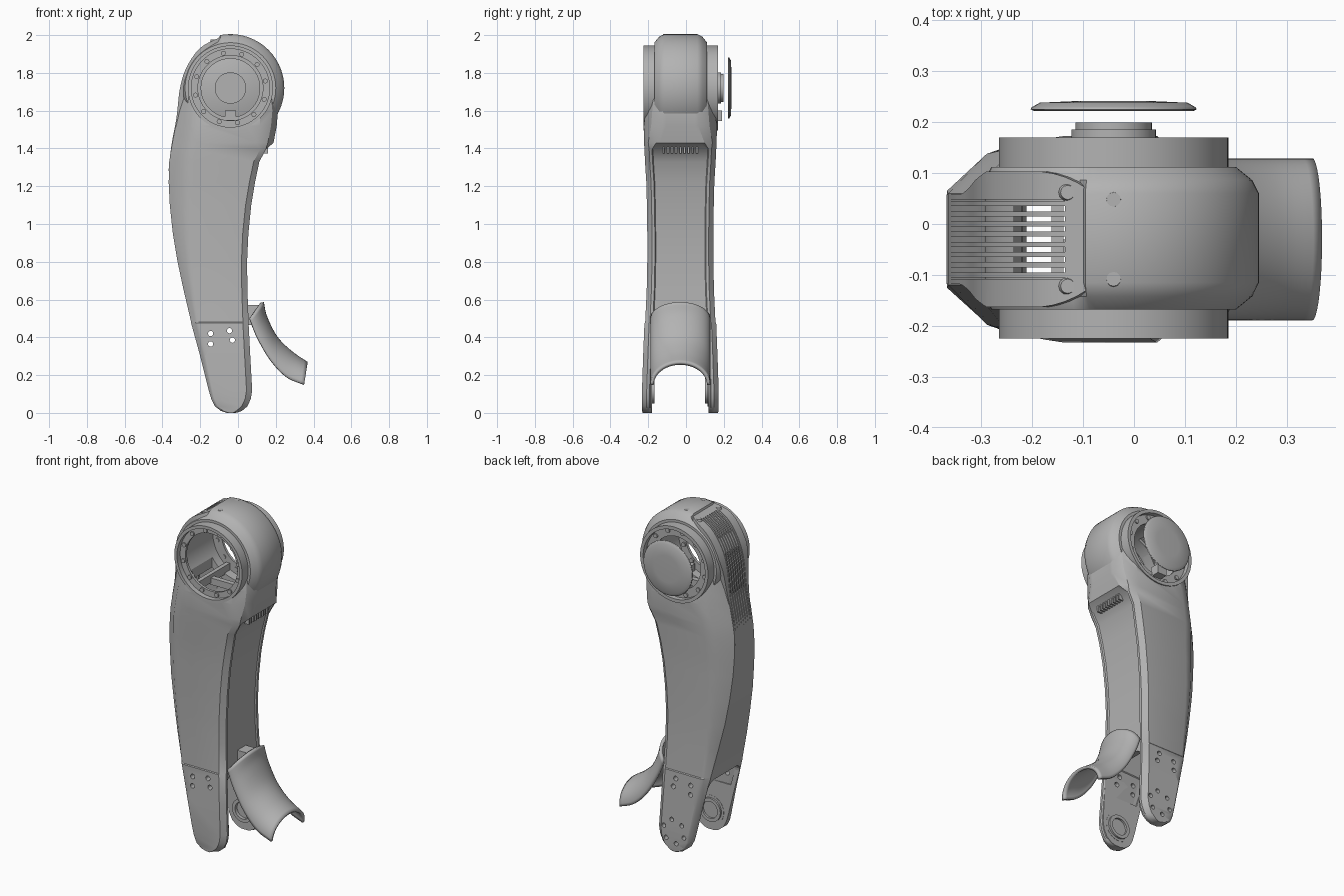
import bpy, bmesh, math
from mathutils import Matrix, Vector

if "Cube" in bpy.data.objects:
    bpy.data.objects.remove(bpy.data.objects["Cube"], do_unlink=True)

grey = bpy.data.materials.new("satin grey")
grey.use_nodes = True
COL = (0.45, 0.45, 0.45, 1)
grey.diffuse_color = COL
grey.node_tree.nodes["Principled BSDF"].inputs["Base Color"].default_value = COL

YC = -0.03                    # mid plane between the two side plates
HUB = Vector((-0.04, 0, 1.72))  # shoulder axis
FOOT = Vector((-0.04, 0, 0.12))  # lower joint axis


def finish(name, bm, smooth=True):
    bmesh.ops.recalc_face_normals(bm, faces=bm.faces)
    me = bpy.data.meshes.new(name)
    bm.to_mesh(me)
    bm.free()
    ob = bpy.data.objects.new(name, me)
    bpy.context.collection.objects.link(ob)
    me.materials.append(grey)
    if smooth:
        bpy.ops.object.select_all(action='DESELECT')
        ob.select_set(True)
        bpy.context.view_layer.objects.active = ob
        bpy.ops.object.shade_smooth_by_angle(angle=math.radians(30))
    return ob


def bridge(bm, rings, closed=True):
    """Skin consecutive vertex rings."""
    for a, b in zip(rings, rings[1:]):
        n = len(a)
        for i in range(n if closed else n - 1):
            j = (i + 1) % n
            bm.faces.new((a[i], a[j], b[j], b[i]))


def loft(name, sections, smooth=True):
    """Solid through (z, half outline) sections mirrored about the mid plane."""
    bm = bmesh.new()
    rings = [[bm.verts.new((x, YC + y, z)) for x, y in half + [(x, -y) for x, y in reversed(half)]]
             for z, half in sections]
    bridge(bm, rings)
    bm.faces.new(rings[0])
    bm.faces.new(rings[-1])
    return finish(name, bm, smooth)


def spline(pts, steps):
    """Catmull-Rom through points of any dimension."""
    P = [Vector(p) for p in pts]
    P = [2 * P[0] - P[1]] + P + [2 * P[-1] - P[-2]]
    out = []
    for a, b, c, d in zip(P, P[1:], P[2:], P[3:]):
        for k in range(steps):
            t = k / steps
            out.append(0.5 * (2 * b + (c - a) * t + (2 * a - 5 * b + 4 * c - d) * t * t
                              + (3 * b - a - 3 * c + d) * t ** 3))
    return out + [P[-2]]


def lathe(name, profile, centre, n=64, clamp=None):
    """Closed (radius, y) profile turned about a y axis through centre."""
    bm = bmesh.new()
    rings = []
    for k in range(n):
        a = 2 * math.pi * k / n
        ring = []
        for r, y in profile:
            if clamp and math.cos(a) < -0.2:
                r = min(r, clamp)
            ring.append(bm.verts.new((centre[0] + r * math.cos(a), y, centre[2] + r * math.sin(a))))
        rings.append(ring)
    bridge(bm, rings + rings[:1])
    bmesh.ops.remove_doubles(bm, verts=bm.verts, dist=1e-5)
    return finish(name, bm)


def box(bm, x, y, z):
    m = Matrix.Translation(((x[0] + x[1]) / 2, (y[0] + y[1]) / 2, (z[0] + z[1]) / 2))
    m = m @ Matrix.Diagonal((x[1] - x[0], y[1] - y[0], z[1] - z[0], 1))
    bmesh.ops.create_cube(bm, size=1, matrix=m)


def rod(bm, x, z, r, y0, y1, n=16):
    m = Matrix.Translation((x, (y0 + y1) / 2, z)) @ Matrix.Rotation(math.pi / 2, 4, 'X')
    bmesh.ops.create_cone(bm, cap_ends=True, segments=n, radius1=r, radius2=r, depth=y1 - y0, matrix=m)


def around(c, r, n, start=0.0):
    return [(c[0] + r * math.cos(start + 2 * math.pi * k / n),
             c[2] + r * math.sin(start + 2 * math.pi * k / n)) for k in range(n)]


def ribbon(bm, path, span, thick):
    """Strip in the xz path; span(t) gives its y limits; thickened inwards."""
    rings = []
    for i, p in enumerate(path):
        d = path[min(i + 1, len(path) - 1)] - path[max(i - 1, 0)]
        q = p + Vector((d[1], -d[0])).normalized() * thick
        lo, hi = span(i / (len(path) - 1))
        rings.append([bm.verts.new(c) for c in ((p[0], lo, p[1]), (p[0], hi, p[1]),
                                                (q[0], hi, q[1]), (q[0], lo, q[1]))])
    bridge(bm, rings)
    bm.faces.new(rings[0])
    bm.faces.new(rings[-1])


def cut(ob, cutter):
    cutter.hide_render = True
    cutter.hide_set(True)
    m = ob.modifiers.new("cut", 'BOOLEAN')
    m.operation, m.solver, m.object = 'DIFFERENCE', 'EXACT', cutter


# Limb shell: z, back x, front x, half width, back half width, chamfer depth
stations = [
    (0.0, -.06, -.012, .200, .19, .01), (.01, -.09, .02, .202, .19, .01),
    (.035, -.122, .05, .203, .19, .012), (.075, -.142, .068, .203, .185, .013),
    (.12, -.155, .075, .203, .18, .015),
    (.30, -.20, .065, .197, .165, .02), (.475, -.248, .056, .190, .15, .03),
    (.48, -.248, .056, .186, .15, .03), (.65, -.288, .05, .178, .135, .045),
    (.8, -.32, .048, .175, .12, .06), (.95, -.345, .055, .175, .11, .075),
    (1.1, -.361, .07, .177, .10, .09), (1.22, -.367, .09, .18, .095, .1),
    (1.33, -.364, .113, .187, .09, .1), (1.395, -.354, .148, .19, .09, .1),
    (1.43, -.347, .188, .192, .09, .1), (1.52, -.33, .205, .194, .09, .1),
    (1.6, -.313, .212, .182, .1, .09), (1.72, -.29, .2, .16, .1, .06)]
shell, core = [], []
for z, xb, xf, w, wb, cd in stations:
    half = [(xb, wb), (xb + cd * .75, wb + (w - wb) * .8), (xb + cd * 1.3, w)]
    if z > 1.42:    # chin flowing into the housing
        wf = .128 if z < 1.5 else .095
        half += [(xf - .09, w), (xf - .03, (w + wf) / 2 + .01), (xf, wf), (xf, wf - .02)]
    else:           # edge around the slightly sunk front panel
        f = min(.03, (xf - xb) * .3)
        half += [(xf - f, w), (xf, w - .025), (xf, w - .04), (xf - f / 4, w - .045)]
    shell.append((z, half))
    if .29 < z < 1.65:
        core.append((z, [(xb + .03, wb - .005), (xb + cd + .03, w - .04), (xf - .11 * (z > 1.42) - .04, w - .05)]))
limb = loft("limb_shell", shell)

# Cutters: hollow core, shoulder bore, fork slot, screw holes
cut(limb, loft("core_cutter", core, False))
bm = bmesh.new()
rod(bm, HUB.x, HUB.z, .218, -.5, .5, 64)
cut(limb, finish("bore_cutter", bm, False))
bm = bmesh.new()
box(bm, (-.6, .4), (YC - .15, YC + .15), (-.2, .45))
top = [e for e in bm.edges if all(v.co.z > 0 for v in e.verts) and abs(e.verts[0].co.y - e.verts[1].co.y) < .01]
bmesh.ops.bevel(bm, geom=top, offset=.05, segments=5, affect='EDGES', profile=.5)
cut(limb, finish("fork_cutter", bm, False))
bm = bmesh.new()
for x, z in ((-.145, .42), (-.145, .365), (-.045, .435), (-.03, .385)):
    rod(bm, x, z, .014, -.5, .5)
for x, z in around(FOOT, .07, 6, .3):
    rod(bm, x, z, .013, .145, .5)
cut(limb, finish("screw_hole_cutter", bm, False))

# Shoulder housing with stepped rims and bolt flanges, open to the vent and the limb
housing = lathe("shoulder_housing", [
    (.225, -.225), (.225, -.168), (.24, -.168), (.272, -.142), (.285, -.115), (.285, .06),
    (.272, .086), (.24, .112), (.225, .112), (.225, .17), (.205, .17), (.205, .14), (.155, .14),
    (.155, .125), (.215, .125), (.215, -.18), (.172, -.18), (.172, -.195), (.207, -.195),
    (.207, -.225)], HUB, 96, clamp=.253)
bm = bmesh.new()
box(bm, (-.235, -.12), (YC - .074, YC + .074), (1.78, 2.1))
box(bm, (-.22, .05), (YC - .1, YC + .1), (1.4, 1.62))
cut(housing, finish("vent_cutter", bm, False))
bm = bmesh.new()
for x, z in around(HUB, .188, 12, .2):
    rod(bm, x, z, .013, -.203, -.17, 12)
    rod(bm, x, z, .013, .12, .148, 12)
finish("flange_bolts", bm)

# Shoulder cap with its round boss and stop block
lathe("shoulder_cap", [(0, .222), (.157, .222), (.163, .225), (.161, .229), (.145, .238), (.08, .241), (0, .241)],
      HUB, 64)
lathe("cap_boss", [(0, .16), (.083, .16), (.083, .185), (.075, .185), (.075, .199), (0, .199)], HUB, 48)
bm = bmesh.new()
box(bm, (-.07, -.01), (.13, .19), (1.545, 1.6))
finish("stop_block", bm, False)

# Braces inside the housing
bm = bmesh.new()
for s in (-1, 1):
    box(bm, (HUB.x + s * .11 - .012, HUB.x + s * .11 + .012), (-.17, .12), (1.52, 1.57))
box(bm, (-.16, .08), (-.06, -.03), (1.51, 1.55))
finish("inner_braces", bm, False)

# Vent cover on the back: rails, end plates and slats
path = spline([(-.368, 1.28), (-.352, 1.42), (-.326, 1.56), (-.307, 1.72), (-.272, 1.83), (-.2, 1.932), (-.09, 1.992)], 5)


def width(t):
    return .088 + .045 * min(1, max(0, (t - .25) / .35)) - .035 * max(0, (t - .85) / .15) ** 2


bm = bmesh.new()
for s in (-1, 1):
    ribbon(bm, path, lambda t: sorted((YC + s * .078, YC + s * width(t))), .045)
for part in (path[:4], path[-3:]):
    ribbon(bm, part, lambda t: (YC - .08, YC + .08), .045)
finish("vent_frame", bm)
bm = bmesh.new()
for k in range(8):
    y = YC - .07 + k * .02
    ribbon(bm, path[2:-1], lambda t: (y - .005, y + .005), .035)
finish("vent_slats", bm)

# Grille under the chin
bm = bmesh.new()
for k in range(9):
    y = YC - .088 + k * .022
    box(bm, (.09, .158), (y - .005, y + .005), (1.372, 1.425))
finish("chin_grille", bm, False)

# Inner joint rings on the fork
for name, a, b in (("right_joint_ring", -.19, -.168), ("left_joint_ring", .13, .1)):
    lathe(name, [(.05, a), (.085, a), (.085, (a + b) / 2), (.07, (a + b) / 2), (.07, b), (.05, b)], FOOT, 40)

# Curved saddle guard and its mount
crest = spline([(.128, .585), (.145, .51), (.2, .4), (.28, .32), (.364, .262)], 5)
rim = spline([(.06, .5), (.1, .4), (.17, .28), (.255, .19), (.35, .148)], 5)
bm = bmesh.new()
rows = []
for c, e in zip(crest, rim):
    row = []
    for k in range(25):
        a = math.pi * (k / 24 - .5)
        p = e + (c - e) * math.cos(a)
        row.append(bm.verts.new((p[0], YC + .15 * math.sin(a), p[1])))
    rows.append(row)
bridge(bm, rows, closed=False)
guard = finish("saddle_guard", bm)
sol = guard.modifiers.new("shell", 'SOLIDIFY')
sol.thickness, sol.offset = .018, 0
bm = bmesh.new()
box(bm, (.02, .11), (YC - .04, YC + .04), (.465, .57))
finish("guard_mount", bm, False)

# Screws on the crown
bm = bmesh.new()
for x, z, w in ((-.04, 1.999, .078), (-.13, 1.972, .092)):
    for s in (-1, 1):
        bmesh.ops.create_cone(bm, cap_ends=True, segments=12, radius1=.018, radius2=.014, depth=.012,
                              matrix=Matrix.Translation((x, YC + s * w, z)))
finish("crown_screws", bm)
